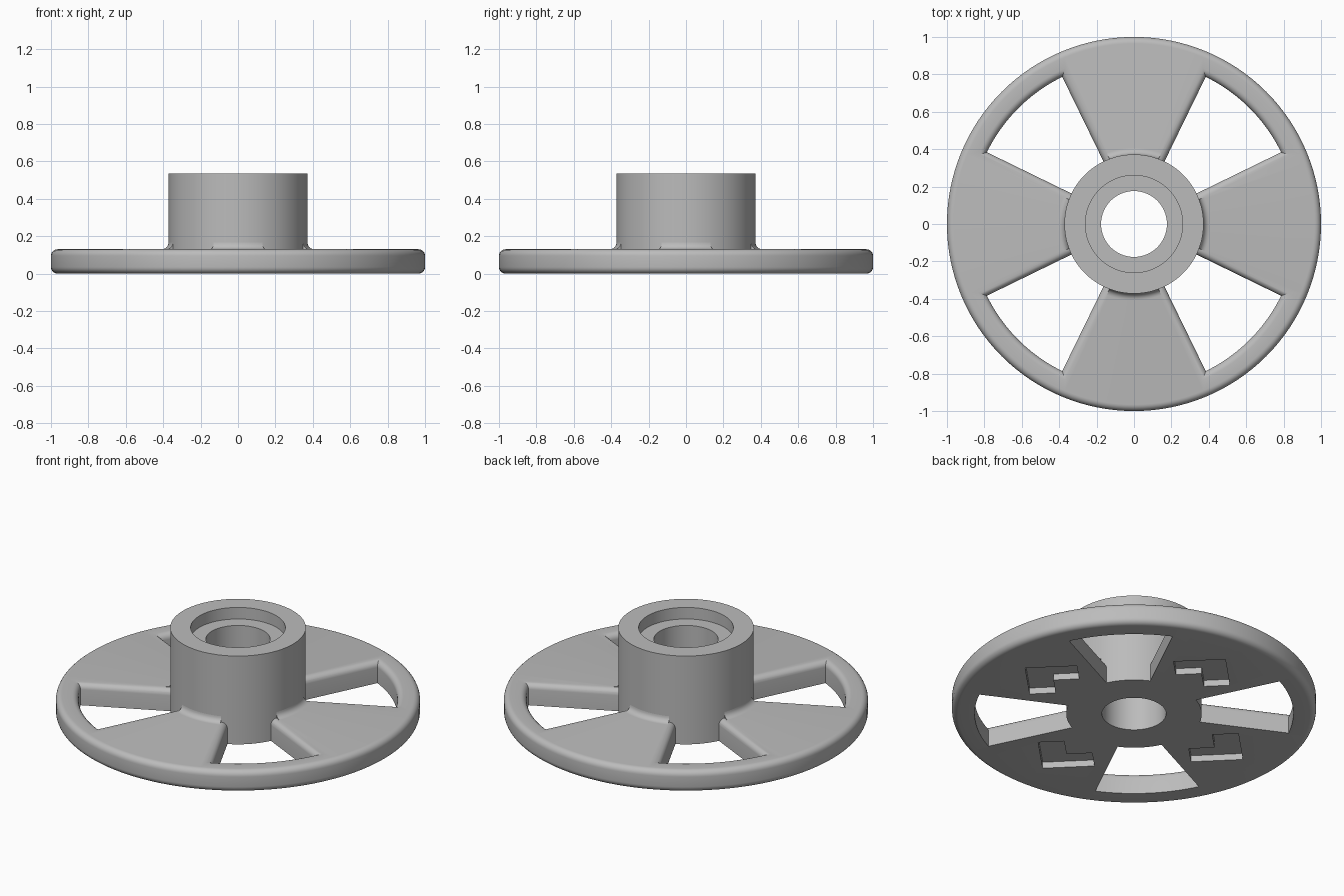
import bpy, bmesh, math
from math import cos, sin, pi, radians, asin

cube = bpy.data.objects.get("Cube")
if cube:
    bpy.data.objects.remove(cube, do_unlink=True)

grey = bpy.data.materials.new("plain grey")
grey.use_nodes = True
grey.diffuse_color = (0.5, 0.5, 0.5, 1)
grey.node_tree.nodes["Principled BSDF"].inputs["Base Color"].default_value = (0.5, 0.5, 0.5, 1)

SEGMENTS = 128
RIM_R, PLATE_H = 1.0, 0.13
HUB_R, HUB_H, BORE_R = 0.372, 0.535, 0.176
FILLET = 0.035


def make_object(name, bm):
    bmesh.ops.recalc_face_normals(bm, faces=bm.faces)
    mesh = bpy.data.meshes.new(name)
    bm.to_mesh(mesh)
    bm.free()
    mesh.materials.append(grey)
    obj = bpy.data.objects.new(name, mesh)
    bpy.context.collection.objects.link(obj)
    return obj


def make_active(obj):
    bpy.ops.object.select_all(action='DESELECT')
    obj.select_set(True)
    bpy.context.view_layer.objects.active = obj


def smooth(obj):
    make_active(obj)
    bpy.ops.object.shade_smooth_by_angle(angle=radians(30))


def arc(cx, cz, r, start, end, steps=6):
    angles = [radians(start + (end - start) * i / steps) for i in range(steps + 1)]
    return [(cx + r * cos(a), cz + r * sin(a)) for a in angles]


def loft(bm, rings, closed=False):
    """Skin matching rings of points; cap the ends unless closed."""
    loops = [[bm.verts.new(p) for p in ring] for ring in rings]
    n = len(loops[0])
    for k in range(len(loops) if closed else len(loops) - 1):
        a, b = loops[k], loops[(k + 1) % len(loops)]
        for i in range(n):
            j = (i + 1) % n
            bm.faces.new((a[i], a[j], b[j], b[i]))
    if not closed:
        bm.faces.new(loops[0])
        bm.faces.new(loops[-1])


def lathe(name, profile):
    bm = bmesh.new()
    turns = [2 * pi * i / SEGMENTS for i in range(SEGMENTS)]
    loft(bm, [[(r * cos(t), r * sin(t), z) for r, z in profile] for t in turns], closed=True)
    return make_object(name, bm)


# Hub with a through bore and a counterbore at the top
hub = lathe("hub", [(BORE_R, 0), (HUB_R, 0), (HUB_R, HUB_H), (0.26, HUB_H),
                    (0.26, HUB_H - 0.07), (BORE_R, HUB_H - 0.07)])
smooth(hub)

# Plate with a rounded rim and a fillet against the hub
inner = HUB_R - 0.004
profile = [(inner, 0)]
profile += arc(RIM_R - FILLET, FILLET, FILLET, -90, 0)
profile += arc(RIM_R - FILLET, PLATE_H - FILLET, FILLET, 0, 90)
profile += arc(HUB_R + FILLET, PLATE_H + FILLET, FILLET, 270, 180)
profile += [(inner, PLATE_H + FILLET)]
plate = lathe("spoked_plate", profile)


# Window cutter outline, grown sideways and outwards by an offset
def window_ring(offset, z, centre):
    def edge(r):
        half = radians(19) + asin(offset / r)
        return [(r, centre - half + 2 * half * i / 20) for i in range(21)]
    points = edge(0.875 + offset) + edge(0.33)[::-1]
    return [(r * cos(a), r * sin(a), z) for r, a in points]


cutter_mesh = bmesh.new()
for quarter in range(4):
    # Window between two spokes, flared at the top to round the edges
    centre = radians(45 + 90 * quarter)
    levels = [(0, -0.1)]
    levels += [(FILLET - x, z) for x, z in arc(0, PLATE_H - FILLET, FILLET, 0, 90)]
    levels += [(FILLET, 0.3)]
    loft(cutter_mesh, [window_ring(o, z, centre) for o, z in levels])

    # Shallow angled pocket under the spoke, corner pointing outwards
    long, wide, turn = 0.285, 0.143, radians(90 * quarter)
    outline = [(0, 0), (long, 0), (long, wide), (wide, wide), (wide, long), (0, long)]
    rings = []
    for z in (-0.1, 0.038):
        ring = []
        for a, b in outline:
            x, y = 0.78 - (a + b) * cos(pi / 4), (a - b) * cos(pi / 4)
            ring.append((x * cos(turn) - y * sin(turn), x * sin(turn) + y * cos(turn), z))
        rings.append(ring)
    loft(cutter_mesh, rings)

cutter = make_object("window_cutter", cutter_mesh)
cutter.hide_render = True
cut = plate.modifiers.new("windows", 'BOOLEAN')
cut.operation = 'DIFFERENCE'
cut.solver = 'EXACT'
cut.object = cutter
make_active(plate)
bpy.ops.object.modifier_apply(modifier=cut.name)
bpy.data.objects.remove(cutter, do_unlink=True)
smooth(plate)
